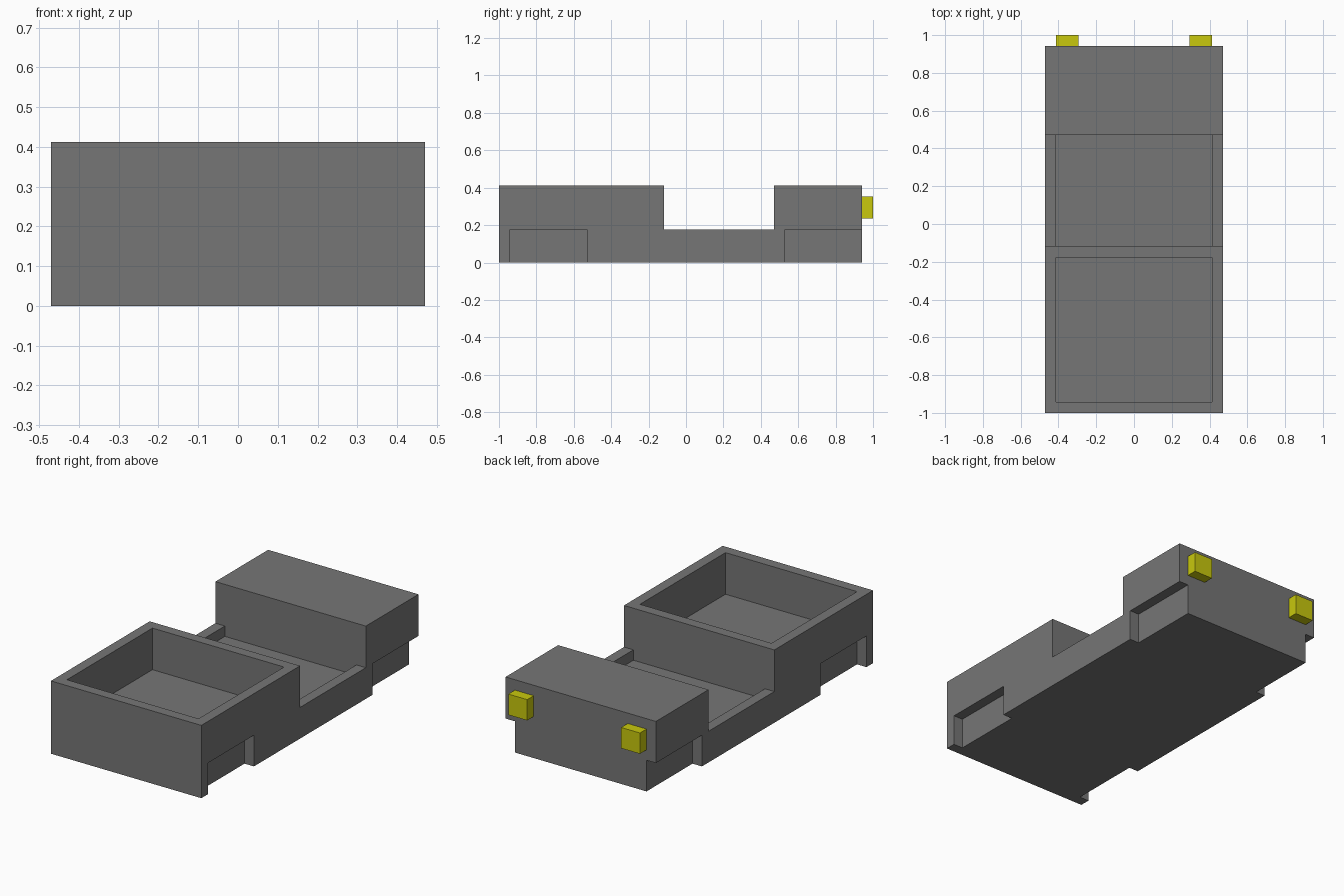
import bpy, bmesh

if "Cube" in bpy.data.objects:
    bpy.data.objects.remove(bpy.data.objects["Cube"])

U = 1 / 17  # model grid unit: the whole length is 34 units


def material(name, rgb):
    m = bpy.data.materials.new(name)
    m.diffuse_color = (*rgb, 1)
    m.use_nodes = True
    m.node_tree.nodes["Principled BSDF"].inputs["Base Color"].default_value = m.diffuse_color
    return m


GREY = material("dark grey", (0.18, 0.18, 0.18))
YELLOW = material("yellow", (0.58, 0.58, 0.004))


def extrude_profile(name, profile, x0, x1, mat, mirror=False):
    """Extrude a side profile of (y, z) points from x0 to x1, all in grid units."""
    bm = bmesh.new()
    face = bm.faces.new([bm.verts.new((x0 * U, y * U, z * U)) for y, z in profile])
    ext = bmesh.ops.extrude_face_region(bm, geom=[face])
    moved = [g for g in ext["geom"] if isinstance(g, bmesh.types.BMVert)]
    bmesh.ops.translate(bm, verts=moved, vec=((x1 - x0) * U, 0, 0))
    bmesh.ops.recalc_face_normals(bm, faces=bm.faces)
    mesh = bpy.data.meshes.new(name)
    bm.to_mesh(mesh)
    bm.free()
    mesh.materials.append(mat)
    obj = bpy.data.objects.new(name, mesh)
    bpy.context.collection.objects.link(obj)
    if mirror:
        obj.modifiers.new("mirror", 'MIRROR').use_mirror_merge = False
    return obj


# Centre of the body: front box with its well, sunken middle, solid rear block
extrude_profile("body_core", [
    (-17, 0), (16, 0), (16, 7), (8, 7), (8, 2), (-2, 2), (-2, 7),
    (-3, 7), (-3, 3), (-16, 3), (-16, 7), (-17, 7)], -7, 7, GREY)

# Outer side walls with wheel cut-outs and the low middle rim
extrude_profile("side_wall", [
    (-17, 0), (-16, 0), (-16, 3), (-9, 3), (-9, 0), (9, 0), (9, 3), (16, 3),
    (16, 7), (8, 7), (8, 3), (-2, 3), (-2, 7), (-17, 7)], 7, 8, GREY, mirror=True)

# Rear lamps
extrude_profile("rear_lamp", [(16, 4), (17, 4), (17, 6), (16, 6)], 5, 7, YELLOW, mirror=True)
